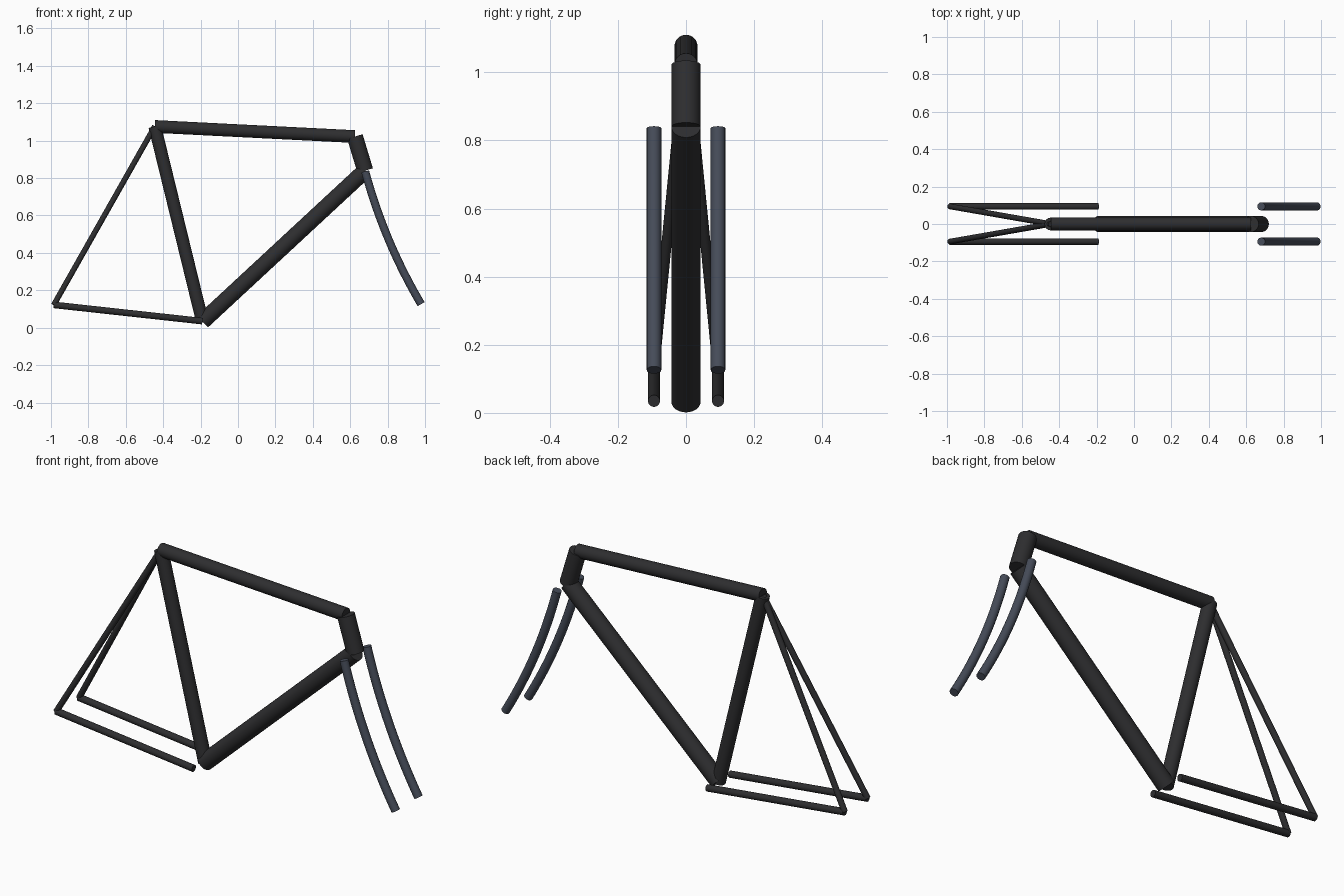
import bpy
from mathutils import Vector

if "Cube" in bpy.data.objects:
    bpy.data.objects.remove(bpy.data.objects["Cube"])


def material(name, rgb):
    m = bpy.data.materials.new(name)
    m.diffuse_color = (*rgb, 1)
    m.use_nodes = True
    m.node_tree.nodes["Principled BSDF"].inputs["Base Color"].default_value = m.diffuse_color
    return m


FRAME = material("frame_black", (0.027, 0.027, 0.029))
FORK = material("fork_slate", (0.06, 0.071, 0.098))


def finish(ob, name, mat):
    ob.name = name
    ob.data.materials.clear()
    ob.data.materials.append(mat)
    bpy.ops.object.select_all(action='DESELECT')
    ob.select_set(True)
    bpy.context.view_layer.objects.active = ob
    bpy.ops.object.shade_smooth_by_angle()


def tube(name, a, b, radius):
    """Closed straight tube between two points."""
    a, b = Vector(a), Vector(b)
    d = b - a
    bpy.ops.mesh.primitive_cylinder_add(vertices=24, radius=radius, depth=d.length,
                                        location=(a + b) / 2)
    ob = bpy.context.object
    ob.rotation_euler = d.to_track_quat('Z', 'Y').to_euler()
    finish(ob, name, FRAME)


def bent_tube(name, a, c, b, radius):
    """Closed tube swept along a quadratic bend."""
    a, c, b = Vector(a), Vector(c), Vector(b)
    cu = bpy.data.curves.new(name, 'CURVE')
    cu.dimensions = '3D'
    cu.bevel_depth = radius
    cu.bevel_resolution = 6
    cu.use_fill_caps = True
    cu.resolution_u = 20
    sp = cu.splines.new('BEZIER')
    sp.bezier_points.add(1)
    for p, co in zip(sp.bezier_points, (a, b)):
        p.handle_left_type = p.handle_right_type = 'FREE'
        p.co = p.handle_left = p.handle_right = co
    sp.bezier_points[0].handle_right = a + (c - a) * 2 / 3
    sp.bezier_points[1].handle_left = b + (c - b) * 2 / 3
    ob = bpy.data.objects.new(name, cu)
    bpy.context.collection.objects.link(ob)
    bpy.ops.object.select_all(action='DESELECT')
    ob.select_set(True)
    bpy.context.view_layer.objects.active = ob
    bpy.ops.object.convert(target='MESH')
    finish(bpy.context.object, name, FORK)


# Frame joints
seat_top = (-0.445, 0, 1.076)
bracket = (-0.19, 0, 0.033)
head_top = (0.625, 0, 1.022)
head_low = (0.68, 0, 0.84)

# Main triangle
tube("top_tube", seat_top, head_top, 0.034)
tube("seat_tube", seat_top, bracket, 0.034)
tube("down_tube", bracket, head_low, 0.043)
tube("head_tube", head_top, head_low, 0.043)

# Paired stays and fork blades
for side, s in (("right", -1), ("left", 1)):
    y = 0.094 * s
    rear = (-0.985, y, 0.122)
    tube(f"chain_stay_{side}", (-0.19, y, 0.035), rear, 0.0175)
    tube(f"seat_stay_{side}", seat_top, rear, 0.015)
    bent_tube(f"fork_blade_{side}", (0.68, y, 0.836), (0.782, y, 0.46),
              (0.979, y, 0.126), 0.0215)
